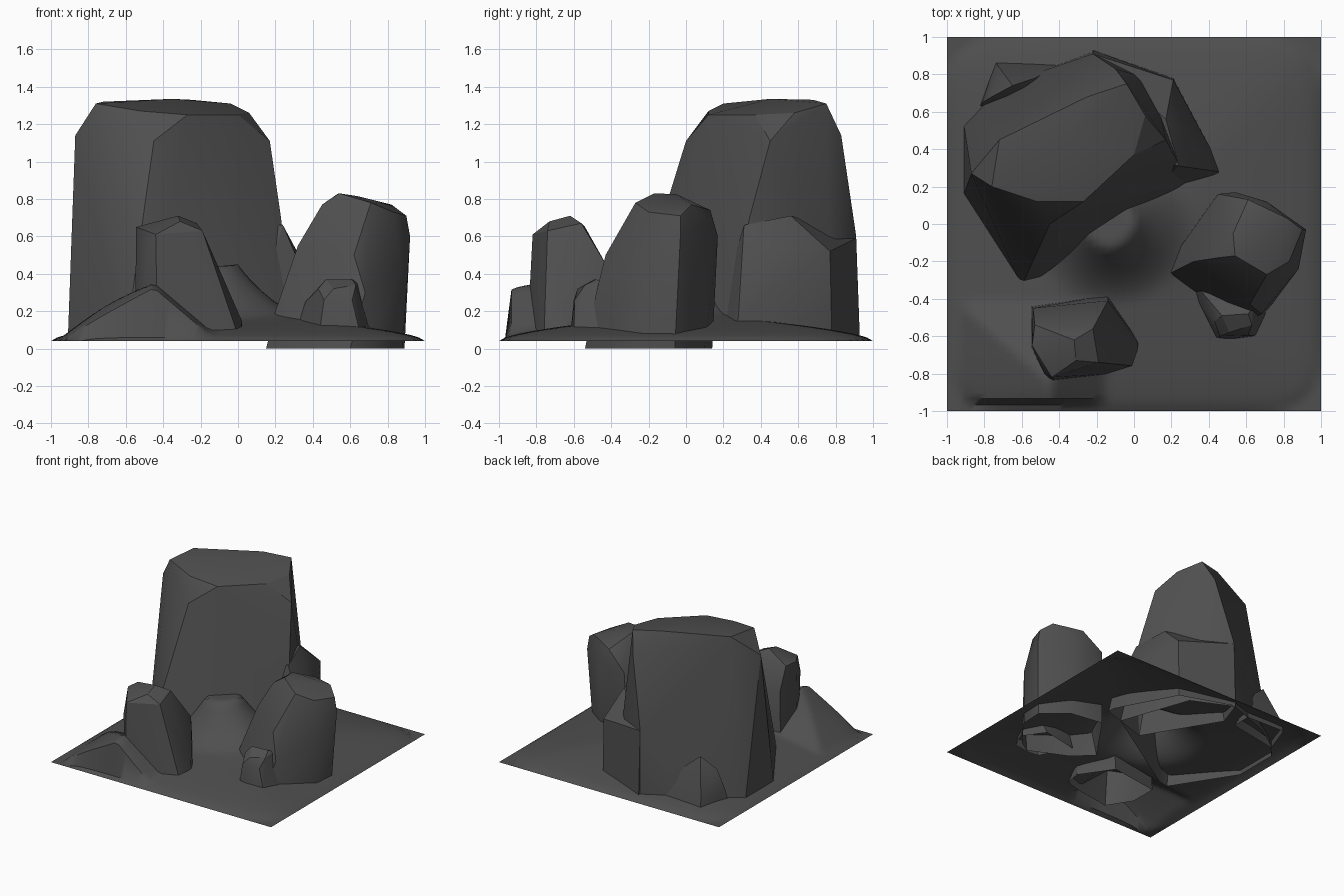
import bpy, bmesh, math

stone = bpy.data.materials.new("dark_stone")
stone.diffuse_color = (0.078, 0.078, 0.078, 1)


def finish(bm, name, angle):
    mesh = bpy.data.meshes.new(name)
    bm.to_mesh(mesh)
    bm.free()
    mesh.materials.append(stone)
    ob = bpy.data.objects.new(name, mesh)
    bpy.context.collection.objects.link(ob)
    bpy.ops.object.select_all(action='DESELECT')
    ob.select_set(True)
    bpy.context.view_layer.objects.active = ob
    bpy.ops.object.shade_smooth_by_angle(angle=math.radians(angle))
    return ob


def rock(name, base, upper, z0):
    """Chiselled boulder: hull of a base outline and upper corners, open underneath."""
    bm = bmesh.new()
    for x, y in base:
        bm.verts.new((x, y, z0))
    for p in upper:
        bm.verts.new(p)
    res = bmesh.ops.convex_hull(bm, input=bm.verts[:])
    junk = set(res['geom_interior']) | set(res['geom_unused'])
    bmesh.ops.delete(bm, geom=[v for v in junk if isinstance(v, bmesh.types.BMVert)], context='VERTS')
    bmesh.ops.recalc_face_normals(bm, faces=bm.faces[:])
    under = [f for f in bm.faces if all(abs(v.co.z - z0) < 1e-4 for v in f.verts)]
    bmesh.ops.delete(bm, geom=under, context='FACES')
    return finish(bm, name, 28)


def clamp(t):
    return max(0.0, min(1.0, t))


# Ground sheet: level border, raised middle, front drift and a knoll by the main rock
def ground_height(x, y):
    edge = clamp(1 - (abs(x) ** 8 + abs(y) ** 8) ** 0.125)
    rise = 0.15 * edge ** 0.6
    saddle = 0.05 * math.exp(-((x - 0.12) ** 2 + (y + 0.02) ** 2) / 0.06)
    side = 1 - (x + 0.45) / 0.3 if x > -0.45 else 1 + (x + 0.45) / 0.48
    drift = 0.26 * clamp(min(side, (-0.42 - y) / 0.42)) * clamp((y + 0.966) * 30)
    knoll = 0.26 * clamp(1 - (math.hypot(x + 0.13, y) - 0.13) / 0.32) ** 1.9
    return 0.04 + rise + max(drift, knoll) + saddle * (1 - knoll / 0.26)


bm = bmesh.new()
bmesh.ops.create_grid(bm, x_segments=60, y_segments=60, size=1)
for v in bm.verts:
    v.co.z = ground_height(v.co.x, v.co.y)
finish(bm, "ground", 50)

# Tall main rock
rock("main_rock",
     [(-.91, .16), (-.91, .53), (-.8, .65), (-.6, .78), (-.22, .92), (.1, .77),
      (.3, .2), (0, .03), (-.51, -.31), (-.6, -.33)],
     [(-.45, 0, 1.11), (-.27, .12, 1.25), (0, .37, 1.25), (.17, .45, 1.11),
      (.06, .58, 1.26), (-.04, .75, 1.31), (-.1, .83, 1.14), (-.22, .91, .6),
      (-.87, .27, 1.14), (-.76, .2, 1.31), (-.52, .12, 1.27),
      (-.72, .45, 1.32), (-.25, .68, 1.33), (-.35, .45, 1.335), (.23, .34, .7)], .04)

# Lower shoulder leaning on its back right
rock("shoulder_rock",
     [(.05, .12), (.46, .25), (.46, .31), (.21, .78), (-.22, .93), (-.3, .7)],
     [(.24, .31, .66), (.17, .56, .71), (-.22, .91, .59), (.21, .77, .52),
      (.31, .43, .53), (.45, .28, .17), (.1, .35, .66), (-.2, .7, .65)], .04)

# Right boulder, sunk through the ground to z = 0
rock("right_rock",
     [(.43, .14), (.7, .1), (.89, -.06), (.88, -.24), (.7, -.48), (.6, -.54),
      (.3, -.4), (.15, -.26)],
     [(.54, -.17, .83), (.45, -.18, .77), (.64, -.15, .815), (.53, -.05, .825),
      (.61, .13, .74), (.82, .03, .77), (.9, -.03, .71), (.92, -.03, .6),
      (.45, .16, .6), (.54, .17, .6), (.71, .12, .68), (.32, -.2, .55),
      (.71, -.27, .78), (.83, -.2, .73), (.62, -.43, .5), (.68, -.48, .3),
      (.88, -.24, .45), (.2, -.26, .2)], 0)

# Small stone in front of the right boulder
rock("small_right_rock",
     [(.3, -.36), (.43, -.61), (.51, -.62), (.66, -.6), (.72, -.47), (.6, -.3)],
     [(.43, -.52, .32), (.47, -.49, .37), (.61, -.48, .37), (.63, -.54, .34),
      (.51, -.58, .32), (.46, -.6, .26), (.61, -.595, .26), (.36, -.36, .25),
      (.64, -.44, .35)], .05)

# Front left boulder
rock("front_left_rock",
     [(-.55, -.44), (-.55, -.66), (-.43, -.85), (-.12, -.8), (.01, -.76),
      (.03, -.63), (-.14, -.38)],
     [(-.545, -.65, .65), (-.32, -.62, .71), (-.22, -.56, .67), (-.31, -.73, .68),
      (-.19, -.74, .63), (-.44, -.82, .61), (-.53, -.54, .65), (-.54, -.45, .48),
      (-.14, -.41, .42), (-.14, -.62, .51), (.02, -.64, .15), (-.48, -.8, .5)], .04)

# Low stone against the back left of the main rock
rock("back_left_stone",
     [(-.83, .62), (-.74, .87), (-.4, .86), (-.4, .7)],
     [(-.73, .85, .14), (-.41, .84, .12), (-.81, .65, .17), (-.76, .68, .33),
      (-.65, .74, .43), (-.53, .78, .33)], .04)
